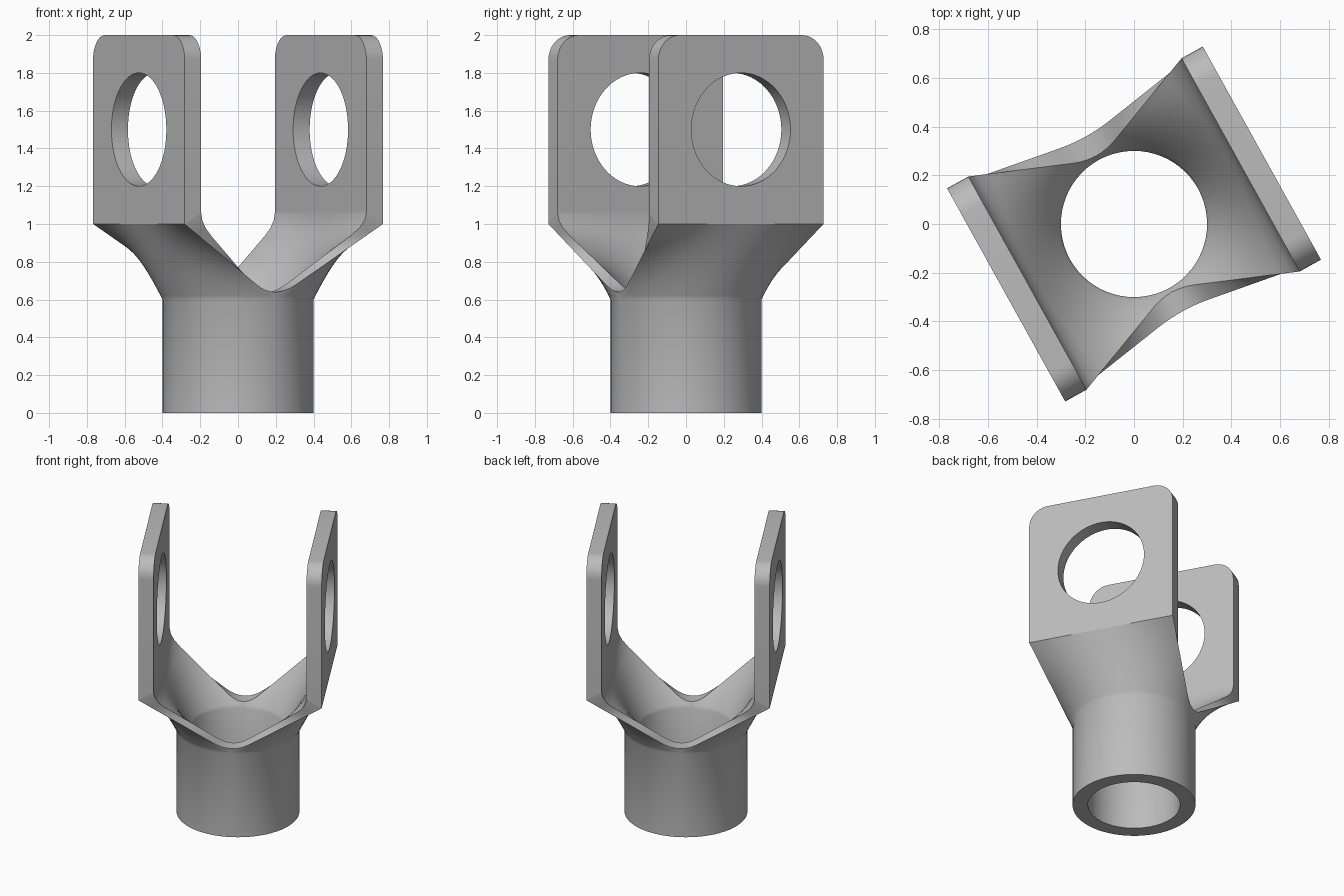
import bpy
import bmesh
from math import sin, cos, pi, radians
from mathutils import Vector, Matrix

cube = bpy.data.objects.get("Cube")
if cube:
    bpy.data.objects.remove(cube, do_unlink=True)

TURN = Matrix.Rotation(radians(29), 4, "Z")
SEGS, ROWS, FILLET = 32, 20, 4
NECK_Z, EAR_Z, BLEND_Z = 0.6, 1.0, 1.06

steel = bpy.data.materials.new("plain_grey")
steel.use_nodes = True
steel.diffuse_color = (0.5, 0.5, 0.5, 1)
steel.node_tree.nodes["Principled BSDF"].inputs["Base Color"].default_value = (0.5, 0.5, 0.5, 1)


def finish(bm, name):
    bmesh.ops.remove_doubles(bm, verts=bm.verts, dist=0.0002)
    bmesh.ops.recalc_face_normals(bm, faces=bm.faces)
    bm.transform(TURN)
    mesh = bpy.data.meshes.new(name)
    bm.to_mesh(mesh)
    bm.free()
    mesh.materials.append(steel)
    obj = bpy.data.objects.new(name, mesh)
    bpy.context.collection.objects.link(obj)
    bpy.ops.object.select_all(action="DESELECT")
    obj.select_set(True)
    bpy.context.view_layer.objects.active = obj
    bpy.ops.object.shade_smooth_by_angle(angle=radians(35))


def bezier(a, b, c, u):
    return a * (1 - u) ** 2 + b * 2 * u * (1 - u) + c * u * u


def quad_strip(bm, first, second):
    for i in range(len(first) - 1):
        pts = (first[i], first[i + 1], second[i + 1], second[i])
        bm.faces.new([bm.verts.new(p) for p in pts])


def arm_point(side, s, t, radius, reach):
    """Ruled surface from a half circle (t=0) to a straight ear edge (t=1)."""
    low = Vector((side * radius * cos(s * pi / 2), radius * sin(s * pi / 2), NECK_Z))
    high = Vector((side * reach, 0.5 * s, EAR_Z))
    return low.lerp(high, t)


def outer(side, s, t):
    return arm_point(side, s, t, 0.4, 0.6)


def inner(side, s, t):
    start = 0.85
    if t <= start:
        return arm_point(side, s, t, 0.3, 0.5)
    # blend upward into the inside face of the ear
    corner = arm_point(side, s, 1, 0.3, 0.5)
    end = Vector((corner.x, corner.y, BLEND_Z))
    return bezier(arm_point(side, s, start, 0.3, 0.5), corner, end, (t - start) / (1 - start))


def column(surface, side, s):
    pts = [surface(side, s, k / ROWS) for k in range(ROWS + 1)]
    return [Vector((pts[0].x, pts[0].y, 0))] + pts


# Hollow socket with two arms spreading to the ears
bm = bmesh.new()
for side in (1, -1):
    stations = [2 * i / SEGS - 1 for i in range(SEGS + 1)]
    outs = [column(outer, side, s) for s in stations]
    ins = [column(inner, side, s) for s in stations]
    for skin in (outs, ins):
        for i in range(SEGS):
            quad_strip(bm, skin[i], skin[i + 1])
    for row in (0, -1):
        quad_strip(bm, [c[row] for c in outs], [c[row] for c in ins])
    for end in (0, -1):
        quad_strip(bm, outs[end][FILLET + 1:], ins[end][FILLET + 1:])

# Rounded bottoms of the two V notches
for s in (1, -1):
    curves = []
    for surface in (outer, inner):
        vee = [surface(1 if k > 0 else -1, s, abs(k) / ROWS) for k in range(FILLET, -FILLET - 1, -1)]
        n = len(vee) - 1
        curve = [bezier(vee[0], vee[n // 2], vee[n], i / n) for i in range(n + 1)]
        quad_strip(bm, vee, curve)
        curves.append(curve)
    quad_strip(bm, *curves)
finish(bm, "socket_and_arms")


# Ears: rounded plates with a round pin hole
def ear(name, side):
    bm = bmesh.new()
    r, n = 0.13, 10
    outline = [(-0.5, EAR_Z), (0.5, EAR_Z)]
    for centre, start in ((0.5 - r, 0), (r - 0.5, pi / 2)):
        for i in range(n + 1):
            a = start + i * pi / 2 / n
            outline.append((centre + r * cos(a), 2 - r + r * sin(a)))
    hole = [(0.3 * cos(2 * pi * i / 64), 1.5 + 0.3 * sin(2 * pi * i / 64)) for i in range(64)]
    edges = []
    for loop in (outline, hole):
        verts = [bm.verts.new((side * 0.6, y, z)) for y, z in loop]
        edges += [bm.edges.new((verts[i - 1], v)) for i, v in enumerate(verts)]
    bmesh.ops.triangle_fill(bm, use_beauty=True, edges=edges)
    new = bmesh.ops.extrude_face_region(bm, geom=bm.faces[:], use_keep_orig=True)["geom"]
    for v in (g for g in new if isinstance(g, bmesh.types.BMVert)):
        v.co.x = side * 0.5
        if v.co.z < EAR_Z + 0.01:
            v.co.z = BLEND_Z
    finish(bm, name)


ear("left_ear", 1)
ear("right_ear", -1)
